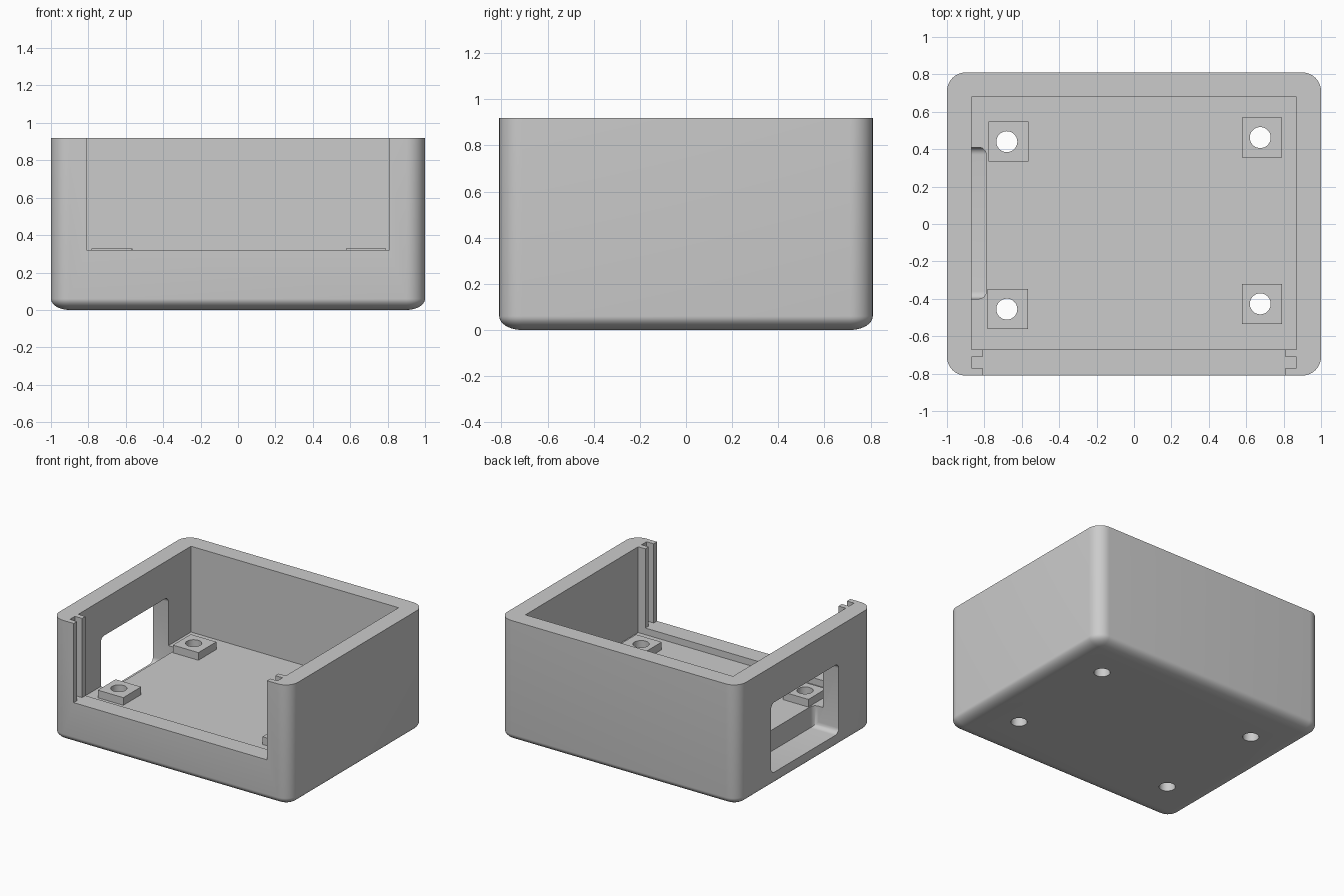
import bpy, bmesh
from mathutils import Matrix, Vector

default = bpy.data.objects.get("Cube")
if default:
    bpy.data.objects.remove(default, do_unlink=True)

grey = bpy.data.materials.new("light grey plastic")
grey.use_nodes = True
colour = (0.6, 0.6, 0.6, 1)
grey.diffuse_color = colour
grey.node_tree.nodes["Principled BSDF"].inputs["Base Color"].default_value = colour


def make_object(name, bm):
    mesh = bpy.data.meshes.new(name)
    bm.to_mesh(mesh)
    bm.free()
    mesh.materials.append(grey)
    obj = bpy.data.objects.new(name, mesh)
    bpy.context.collection.objects.link(obj)
    return obj


def box_mesh(low, high):
    low, high = Vector(low), Vector(high)
    bm = bmesh.new()
    bmesh.ops.create_cube(bm, size=1)
    size = Matrix.Diagonal((high - low).to_4d())
    bm.transform(Matrix.Translation((low + high) / 2) @ size)
    return bm


def box(name, low, high):
    return make_object(name, box_mesh(low, high))


def cylinder(name, x, y, radius, top):
    bm = bmesh.new()
    bmesh.ops.create_cone(bm, cap_ends=True, segments=48, radius1=radius,
                          radius2=radius, depth=2 * top)
    bm.transform(Matrix.Translation((x, y, 0)))
    return make_object(name, bm)


def combine(target, tool, operation):
    mod = target.modifiers.new(tool.name, "BOOLEAN")
    mod.operation, mod.solver, mod.object = operation, "EXACT", tool
    bpy.context.view_layer.objects.active = target
    bpy.ops.object.modifier_apply(modifier=mod.name)
    bpy.data.objects.remove(tool, do_unlink=True)


HEIGHT, FLOOR, LEDGE, ROUND = 0.92, 0.27, 0.32, 0.1

# Outer block: rounded upright corners and a flattened rounding under the base
bm = box_mesh((-1, -0.81, 0), (1, 0.81, HEIGHT))
edges = [e for e in bm.edges if min(v.co.z for v in e.verts) < 0.01]
bmesh.ops.bevel(bm, geom=edges, offset=ROUND, segments=10, profile=0.5,
                affect="EDGES")
for v in bm.verts:
    if v.co.z < ROUND + 0.001:
        v.co.z *= 0.6
body = make_object("enclosure_body", bm)

# Main cavity, front opening and the slide-in panel groove
combine(body, box("cavity", (-0.87, -0.67, FLOOR), (0.87, 0.68, 1.2)), "DIFFERENCE")
combine(body, box("front_opening", (-0.81, -1, LEDGE), (0.81, -0.5, 1.2)), "DIFFERENCE")
combine(body, box("panel_groove", (-0.87, -0.77, LEDGE), (0.87, -0.71, 1.2)), "DIFFERENCE")

# Side window with rounded edges, sunk into the floor
bm = box_mesh((-1.3, -0.4, 0.11), (-0.79, 0.41, 0.64))
edges = [e for e in bm.edges
         if abs(e.verts[0].co.x - e.verts[1].co.x) > 0.1
         or (e.verts[0].co.x > -1 and abs(e.verts[0].co.z - e.verts[1].co.z) > 0.1)]
bmesh.ops.bevel(bm, geom=edges, offset=0.04, segments=6, profile=0.5,
                affect="EDGES")
combine(body, make_object("side_window", bm), "DIFFERENCE")

# Mounting pads with screw holes through the base
pads = [(-0.672, 0.44), (-0.675, -0.455), (0.685, 0.462), (0.685, -0.427)]
for x, y in pads:
    pad = box("mounting_pad", (x - 0.107, y - 0.107, FLOOR - 0.05),
              (x + 0.107, y + 0.107, 0.328))
    combine(body, pad, "UNION")
for x, y in pads:
    hole_x = 0.675 if x > 0 else -0.68
    combine(body, cylinder("screw_hole", hole_x, y, 0.056, 0.5), "DIFFERENCE")

# Smooth the roundings, keep the hard edges
bpy.ops.object.select_all(action="DESELECT")
body.select_set(True)
bpy.context.view_layer.objects.active = body
bpy.ops.object.shade_smooth_by_angle(angle=0.55)
